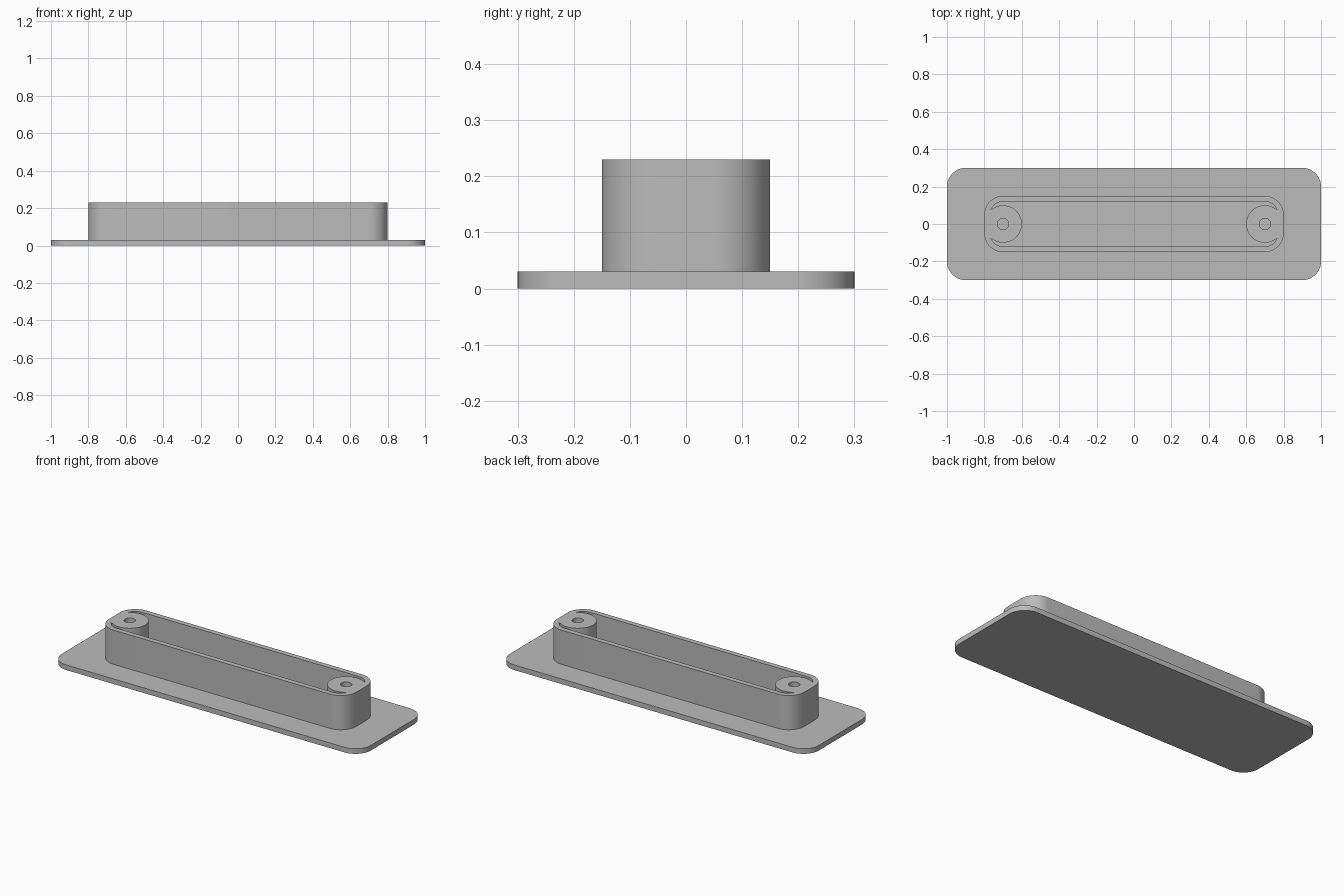
import bpy
import bmesh
from math import asin, atan2, cos, sin, radians, pi, tau

if "Cube" in bpy.data.objects:
    bpy.data.objects.remove(bpy.data.objects["Cube"], do_unlink=True)

GREY = (0.5, 0.5, 0.5, 1)
mat = bpy.data.materials.new("plain grey")
mat.use_nodes = True
mat.diffuse_color = GREY
mat.node_tree.nodes["Principled BSDF"].inputs["Base Color"].default_value = GREY


def arc(cx, cy, r, start, end, steps=16):
    """Points along an arc, both ends included."""
    angles = [start + (end - start) * i / steps for i in range(steps + 1)]
    return [(cx + r * cos(a), cy + r * sin(a)) for a in angles]


def circle(cx, cy, r, steps=32):
    return arc(cx, cy, r, 0, tau, steps)[:-1]


def rounded_rect(hx, hy, r):
    pts = []
    for i, (sx, sy) in enumerate([(1, 1), (-1, 1), (-1, -1), (1, -1)]):
        pts += arc(sx * (hx - r), sy * (hy - r), r, i * pi / 2, (i + 1) * pi / 2)
    return pts


def extrude_outlines(name, outlines, z0, z1):
    """Solid from a closed outline; further outlines inside it are holes."""
    curve = bpy.data.curves.new(name, "CURVE")
    curve.dimensions = "2D"
    curve.fill_mode = "BOTH"
    curve.extrude = (z1 - z0) / 2
    for pts in outlines:
        spline = curve.splines.new("POLY")
        spline.points.add(len(pts) - 1)
        for p, (x, y) in zip(spline.points, pts):
            p.co = (x, y, 0, 1)
        spline.use_cyclic_u = True
    obj = bpy.data.objects.new(name, curve)
    bpy.context.collection.objects.link(obj)
    bpy.ops.object.select_all(action="DESELECT")
    obj.select_set(True)
    bpy.context.view_layer.objects.active = obj
    bpy.ops.object.convert(target="MESH")
    obj = bpy.context.object
    bm = bmesh.new()
    bm.from_mesh(obj.data)
    bmesh.ops.remove_doubles(bm, verts=bm.verts, dist=0.0001)
    bmesh.ops.translate(bm, verts=bm.verts, vec=(0, 0, (z0 + z1) / 2))
    bmesh.ops.recalc_face_normals(bm, faces=bm.faces)
    bm.to_mesh(obj.data)
    bm.free()
    obj.data.materials.clear()
    obj.data.materials.append(mat)
    bpy.ops.object.shade_smooth_by_angle(angle=radians(30))
    return obj


# Base plate
extrude_outlines("base_plate", [rounded_rect(1, 0.3, 0.1)], 0, 0.03)

# Recess between the walls, wrapping round the two screw bosses
BOSS_X, BOSS_R, HOLE_R = 0.7, 0.1, 0.03
CORNER_Y, CORNER_R = 0.05, 0.07
tip = asin((BOSS_R**2 - CORNER_R**2 - CORNER_Y**2) / (2 * CORNER_R * CORNER_Y))
wrap = atan2(CORNER_Y + CORNER_R * sin(tip), CORNER_R * cos(tip))
recess = []
for s in (1, -1):  # the second half is the first turned by 180 degrees
    half = arc(BOSS_X, CORNER_Y, CORNER_R, tip, pi / 2)
    half += arc(-BOSS_X, CORNER_Y, CORNER_R, pi / 2, pi - tip)
    half += arc(-BOSS_X, 0, BOSS_R, pi - wrap, wrap - pi, 40)[1:-1]
    recess += [(s * x, s * y) for x, y in half]

# Raised wall with its bosses and screw holes
holes = [circle(s * BOSS_X, 0, HOLE_R) for s in (1, -1)]
extrude_outlines("wall_with_bosses",
                 [rounded_rect(0.8, 0.15, 0.1), recess] + holes, 0.02, 0.23)
